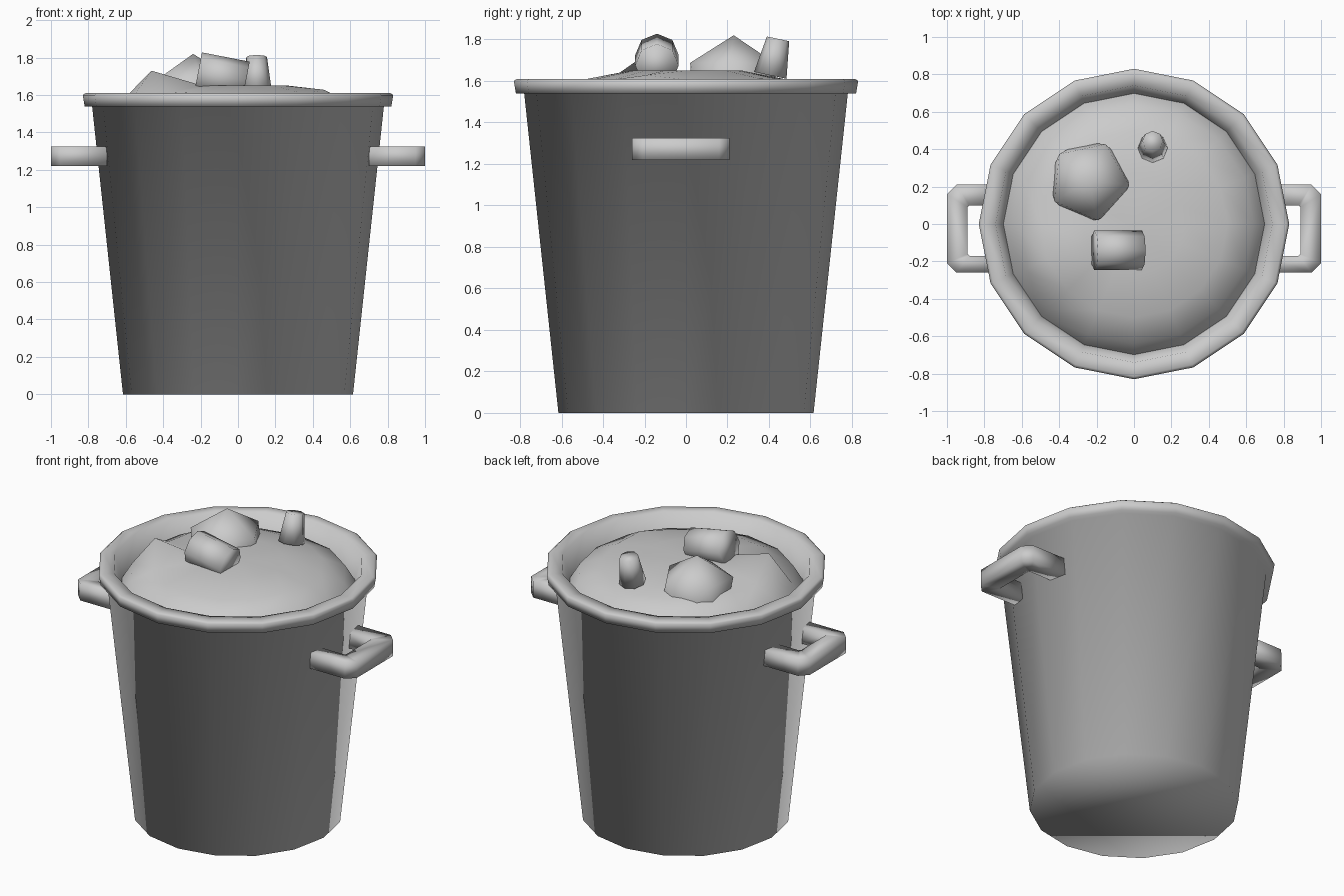
import bpy, bmesh, math, random
from mathutils import Matrix, Vector

random.seed(4)
if "Cube" in bpy.data.objects:
    bpy.data.objects.remove(bpy.data.objects["Cube"])

SIDES = 16
grey = bpy.data.materials.new("plain grey")
grey.use_nodes = True
COLOUR = (0.6, 0.6, 0.6, 1)
grey.diffuse_color = COLOUR
grey.node_tree.nodes["Principled BSDF"].inputs["Base Color"].default_value = COLOUR


def finish(name, bm):
    """Turn a bmesh into a smooth shaded object."""
    for f in bm.faces:
        f.smooth = True
    mesh = bpy.data.meshes.new(name)
    bm.to_mesh(mesh)
    bm.free()
    mesh.materials.append(grey)
    obj = bpy.data.objects.new(name, mesh)
    bpy.context.collection.objects.link(obj)
    return obj


def lathe(bm, profile):
    """Rings of verts joined by quads, from (radius, z) pairs."""
    rings = []
    for r, z in profile:
        angles = [math.tau * i / SIDES for i in range(SIDES)]
        rings.append([bm.verts.new((r * math.cos(a), r * math.sin(a), z)) for a in angles])
    for low, high in zip(rings, rings[1:]):
        for i in range(SIDES):
            j = (i + 1) % SIDES
            bm.faces.new((low[i], low[j], high[j], high[i]))
    return rings


# Tapered bin with a flat base, square rim and inner wall
bm = bmesh.new()
rings = lathe(bm, [(0.615, 0), (0.78, 1.54), (0.82, 1.54), (0.83, 1.60),
                   (0.815, 1.61), (0.74, 1.61), (0.69, 1.42)])
bm.faces.new(rings[0][::-1])
finish("bin_body", bm)

# Lumpy heap filling the bin
bm = bmesh.new()
rings = lathe(bm, [(0.70, 1.45), (0.64, 1.55), (0.50, 1.62), (0.27, 1.65)])
for v in rings[2]:
    v.co.z += random.uniform(-0.02, 0.01)
rings[2][9].co.z = 1.73
top = bm.verts.new((0, 0, 1.645))
for i in range(SIDES):
    bm.faces.new((rings[-1][i], rings[-1][(i + 1) % SIDES], top))
finish("rubbish_heap", bm)

# Square section handles with cut corners, one on each side
outer = [(0.70, 0.21), (0.95, 0.21), (1.0, 0.16), (1.0, -0.21), (0.95, -0.26), (0.70, -0.26)]
inner = [(0.70, 0.10), (0.88, 0.10), (0.89, 0.09), (0.89, -0.16), (0.88, -0.17), (0.70, -0.17)]
for name, side in (("left_handle", 1), ("right_handle", -1)):
    bm = bmesh.new()
    loops = [[bm.verts.new((side * x, y, z)) for x, y in path]
             for path, z in ((outer, 1.325), (inner, 1.325), (inner, 1.22), (outer, 1.22))]
    for k in range(4):
        a, b = loops[k], loops[(k + 1) % 4]
        for i in range(5):
            bm.faces.new((a[i], a[i + 1], b[i + 1], b[i]))
    for end in (0, -1):
        bm.faces.new([loop[end] for loop in loops])
    bmesh.ops.recalc_face_normals(bm, faces=bm.faces)
    finish(name, bm)

# Angular lump with its point upward
bm = bmesh.new()
bmesh.ops.create_icosphere(bm, subdivisions=1, radius=0.24)
rock = finish("rubbish_lump", bm)
rock.location = (-0.24, 0.23, 1.58)
rock.rotation_euler.z = math.radians(-6)

# Short drum lying on its side
bm = bmesh.new()
bmesh.ops.create_cone(bm, cap_ends=True, segments=8, radius1=0.105, radius2=0.105, depth=0.26)
drum = finish("rubbish_drum", bm)
drum.location = (-0.085, -0.14, 1.70)
drum.rotation_euler.y = math.radians(101)

# Upright cup leaning backward
bm = bmesh.new()
bmesh.ops.create_cone(bm, cap_ends=True, segments=8, radius1=0.08, radius2=0.055, depth=0.18)
cup = finish("rubbish_cup", bm)
cup.location = (0.1, 0.425, 1.715)
cup.rotation_euler.x = math.radians(-12)
